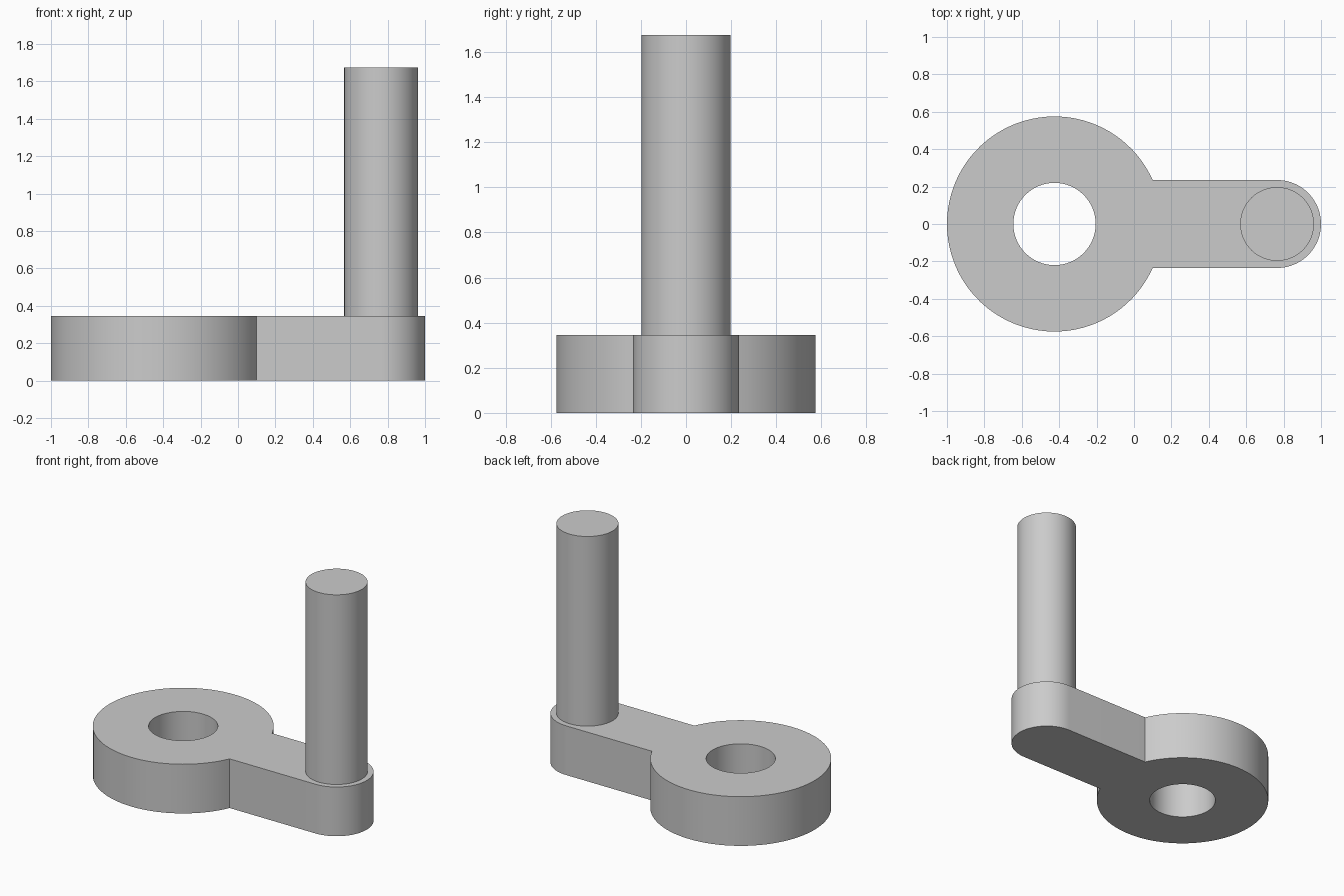
import bpy, bmesh
from math import asin, cos, sin, pi, radians

cube = bpy.data.objects.get("Cube")
if cube:
    bpy.data.objects.remove(cube, do_unlink=True)

HUB_X, HUB_R, BORE_R = -0.425, 0.575, 0.22
PIN_X, PIN_R, ARM_R = 0.765, 0.197, 0.235
PLATE_H, TOP = 0.345, 1.675

steel = bpy.data.materials.new("grey metal")
steel.use_nodes = True
grey = (0.6, 0.6, 0.6, 1)
steel.diffuse_color = grey
steel.node_tree.nodes["Principled BSDF"].inputs["Base Color"].default_value = grey


def arc(cx, r, start, end, steps):
    """Points along an arc centred on the x axis, both ends included."""
    angles = [start + (end - start) * i / steps for i in range(steps + 1)]
    return [(cx + r * cos(a), r * sin(a)) for a in angles]


def prism(name, loops, z0, z1):
    """Solid with flat caps; loops after the first are holes."""
    bm = bmesh.new()
    for loop in loops:
        verts = [bm.verts.new((x, y, z0)) for x, y in loop]
        for a, b in zip(verts, verts[1:] + verts[:1]):
            bm.edges.new((a, b))
    if len(loops) == 1:
        bm.faces.new(verts)
    else:
        bmesh.ops.triangle_fill(bm, edges=bm.edges[:], use_beauty=True)
    # Keep the bottom cap while raising a copy as the top
    ret = bmesh.ops.extrude_face_region(bm, geom=bm.faces[:], use_keep_orig=True)
    raised = [g for g in ret["geom"] if isinstance(g, bmesh.types.BMVert)]
    bmesh.ops.translate(bm, verts=raised, vec=(0, 0, z1 - z0))
    bmesh.ops.recalc_face_normals(bm, faces=bm.faces[:])
    mesh = bpy.data.meshes.new(name)
    bm.to_mesh(mesh)
    bm.free()
    mesh.materials.append(steel)
    obj = bpy.data.objects.new(name, mesh)
    bpy.context.collection.objects.link(obj)
    bpy.ops.object.select_all(action="DESELECT")
    obj.select_set(True)
    bpy.context.view_layer.objects.active = obj
    bpy.ops.object.shade_smooth_by_angle(angle=radians(30))
    return obj


# Crank plate: round hub with a bore, running into a round-ended arm
meet = asin(ARM_R / HUB_R)
outline = arc(HUB_X, HUB_R, meet, 2 * pi - meet, 80) + arc(PIN_X, ARM_R, -pi / 2, pi / 2, 40)
bore = arc(HUB_X, BORE_R, 0, 2 * pi, 64)[:-1]
prism("crank_plate", [outline, bore], 0, PLATE_H)

# Upright handle pin
prism("handle_pin", [arc(PIN_X, PIN_R, 0, 2 * pi, 64)[:-1]], PLATE_H, TOP)
